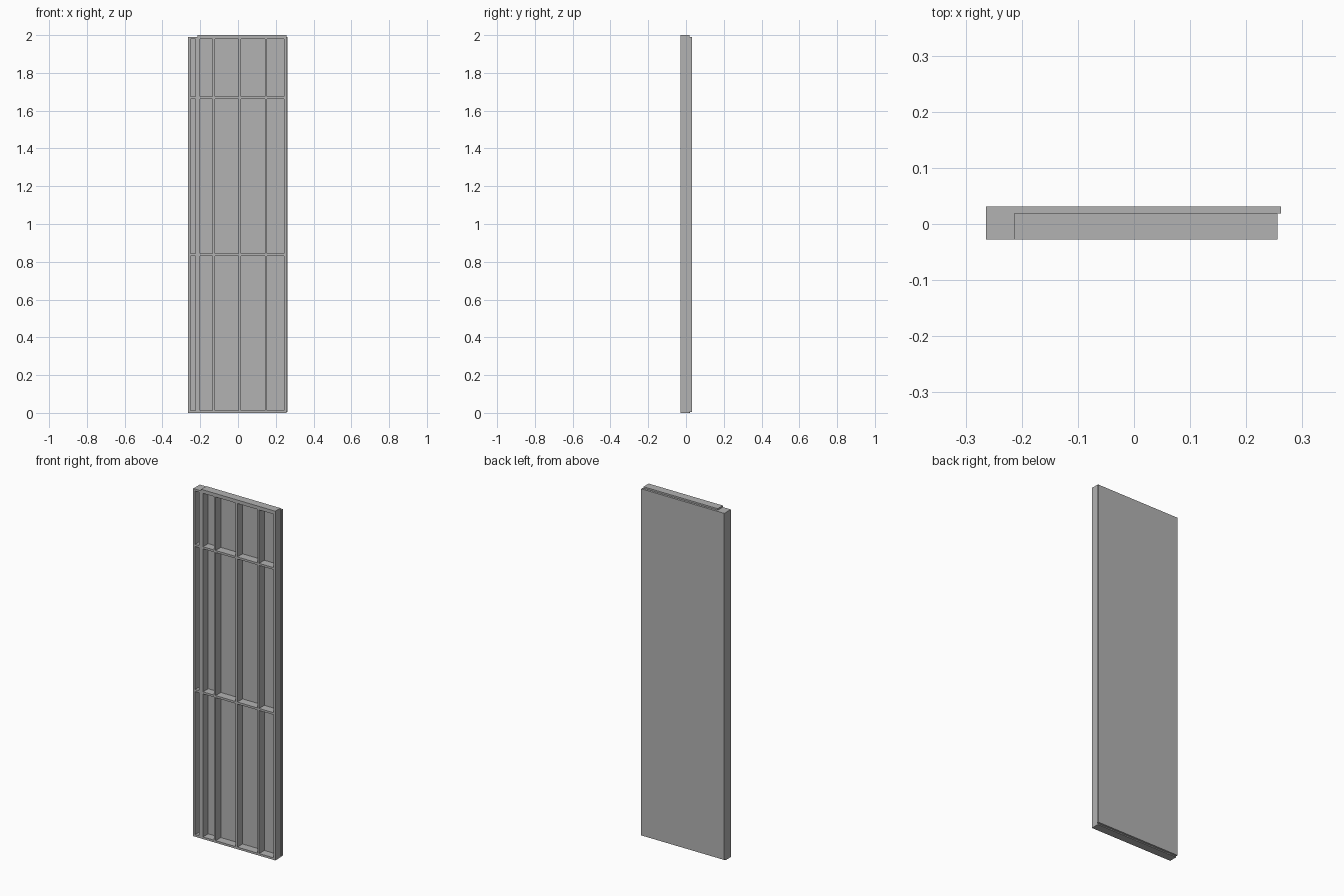
import bpy

cube = bpy.data.objects.get("Cube")
if cube:
    bpy.data.objects.remove(cube, do_unlink=True)

grey = bpy.data.materials.new("plain grey")
grey.use_nodes = True
colour = (0.45, 0.45, 0.45, 1)
grey.diffuse_color = colour
grey.node_tree.nodes["Principled BSDF"].inputs["Base Color"].default_value = colour

T = 0.012        # timber thickness
FRONT = -0.028   # front plane of the framing


def box(name, x0, x1, y0, y1, z0, z1):
    bpy.ops.mesh.primitive_cube_add(
        size=1, location=((x0 + x1) / 2, (y0 + y1) / 2, (z0 + z1) / 2))
    ob = bpy.context.object
    ob.name = name
    ob.scale = (x1 - x0, y1 - y0, z1 - z0)
    bpy.ops.object.transform_apply(location=False, rotation=False, scale=True)
    ob.data.materials.append(grey)
    return ob


def frame(name, x0, x1, back, top, studs, rails):
    # Plates close the frame above and below
    box(name + "_bottom_plate", x0, x1, FRONT, back, 0, T)
    box(name + "_top_plate", x0, x1, FRONT, back, 1.98, top)
    # Full-height studs, including both edges
    centres = [x0 + T / 2] + studs + [x1 - T / 2]
    for x in centres:
        box(name + "_stud", x - T / 2, x + T / 2, FRONT, back, T, 1.98)
    # Short blocking between neighbouring studs
    for z in rails:
        for a, b in zip(centres, centres[1:]):
            box(name + "_blocking", a + T / 2, b - T / 2, FRONT, back,
                z - T / 2, z + T / 2)


rail_heights = [0.837, 1.668]
frame("main_frame", -0.214, 0.256, 0.019, 2.0, [-0.128, 0.0095, 0.148], rail_heights)
frame("side_frame", -0.264, -0.214, 0.02, 1.991, [], rail_heights)

# Back sheet covers both frames and overhangs one edge
box("back_sheet", -0.264, 0.262, 0.019, 0.031, 0.006, 1.991)
